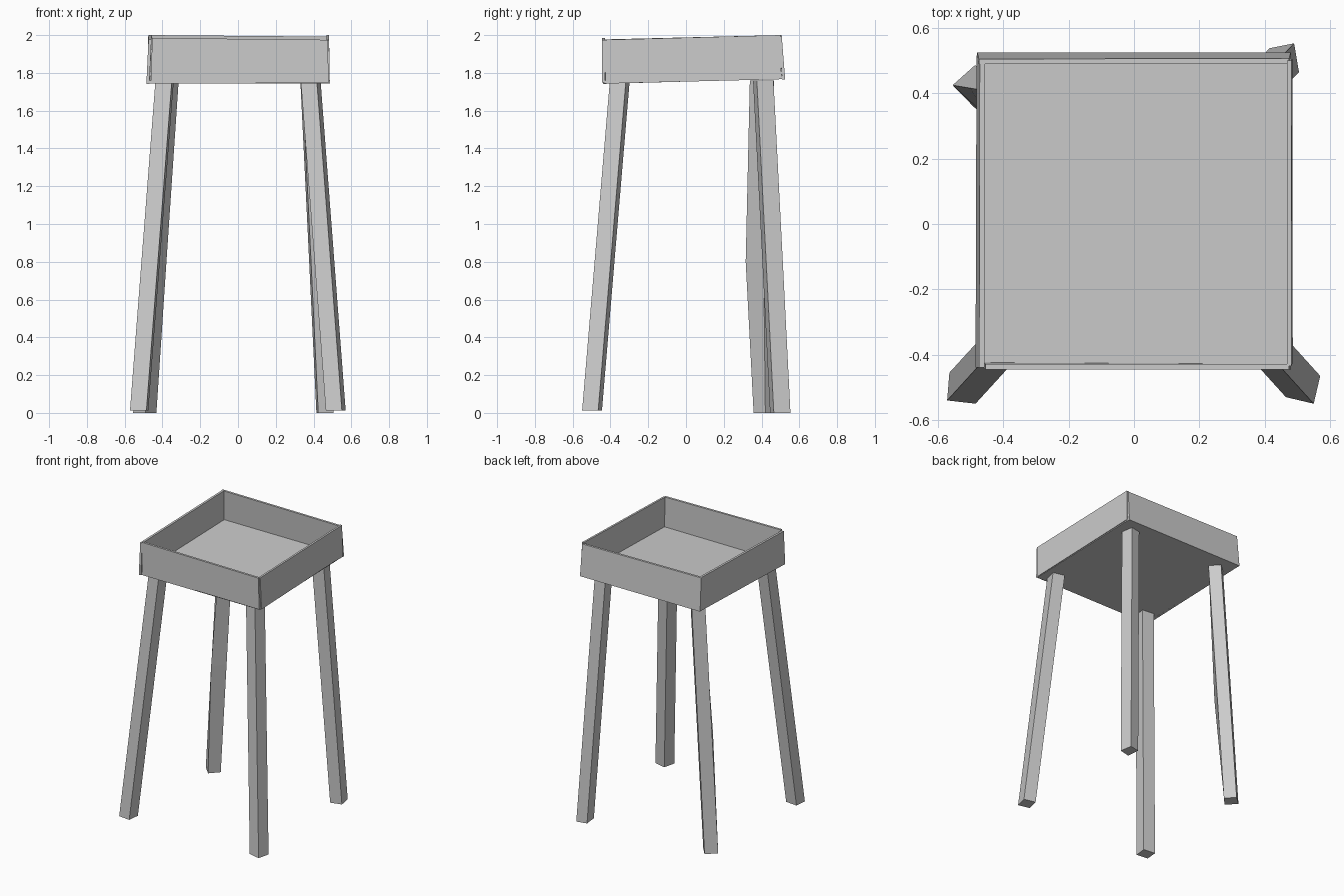
import bpy, bmesh

if "Cube" in bpy.data.objects:
    bpy.data.objects.remove(bpy.data.objects["Cube"])


def loft(name, rings):
    """Closed solid skinned through a stack of four-cornered rings."""
    bm = bmesh.new()
    vs = [[bm.verts.new(p) for p in r] for r in rings]
    for a, b in zip(vs, vs[1:]):
        for i in range(4):
            j = (i + 1) % 4
            bm.faces.new((a[i], a[j], b[j], b[i]))
    bm.faces.new(vs[0][::-1])
    bm.faces.new(vs[-1])
    bmesh.ops.recalc_face_normals(bm, faces=bm.faces)
    me = bpy.data.meshes.new(name)
    bm.to_mesh(me)
    bm.free()
    ob = bpy.data.objects.new(name, me)
    bpy.context.collection.objects.link(ob)
    return ob


def leg(name, foot, shift, z0=0.0, bulge=(0, 0)):
    """Splayed leg: foot corners, offset of the top, optional bent middle."""
    rings = []
    for z, k in ((z0, 0), (0.8, 0.45), (1.76, 1)):
        bx, by = bulge if z == 0.8 else (0, 0)
        rings.append([(x + shift[0] * k + bx * (i == 1), y + shift[1] * k + by * (i == 1), z)
                      for i, (x, y) in enumerate(foot)])
    return loft(name, rings)


def wall(name, bottom, top, inward):
    """Thin board between a bottom and a top edge, thickened inward."""
    def ring(edge):
        a, b = edge
        off = lambda p: (p[0] + inward[0], p[1] + inward[1], p[2])
        return [a, b, off(b), off(a)]
    return loft(name, [ring(bottom), ring(top)])


# Tray floor, tilted slightly upward to the back
plate = [(-0.475, -0.435), (0.48, -0.435), (0.48, 0.51), (-0.475, 0.51)]
loft("tray_floor", [[(x, y, 1.762 + 0.025 * y + dz) for x, y in plate] for dz in (-0.008, 0.008)])

# Tray walls
wall("front_wall", [(-0.46, -0.44, 1.75), (0.48, -0.445, 1.75)],
     [(-0.455, -0.445, 1.985), (0.475, -0.445, 1.975)], (0, 0.016))
wall("back_wall", [(-0.48, 0.525, 1.765), (0.48, 0.525, 1.765)],
     [(-0.475, 0.505, 2.0), (0.475, 0.507, 1.992)], (0, -0.016))
wall("left_wall", [(-0.485, -0.44, 1.742), (-0.482, 0.515, 1.768)],
     [(-0.474, -0.44, 1.977), (-0.472, 0.5, 2.0)], (0.016, 0))
wall("right_wall", [(0.486, -0.425, 1.745), (0.485, 0.505, 1.775)],
     [(0.482, -0.435, 1.975), (0.482, 0.5, 2.0)], (-0.014, 0))

# Legs
leg("front_left_leg", [(-0.485, -0.55), (-0.475, -0.465), (-0.565, -0.455), (-0.572, -0.54)],
    (0.135, 0.148), 0.012)
leg("front_right_leg", [(0.465, -0.53), (0.55, -0.55), (0.57, -0.465), (0.485, -0.445)],
    (-0.133, 0.147), 0.012)
leg("back_right_leg", [(0.425, 0.445), (0.505, 0.465), (0.49, 0.553), (0.415, 0.538)],
    (-0.085, -0.09))
leg("back_left_leg", [(-0.555, 0.425), (-0.49, 0.358), (-0.432, 0.42), (-0.488, 0.485)],
    (0.118, -0.02), 0.0, (0.0, -0.033))
